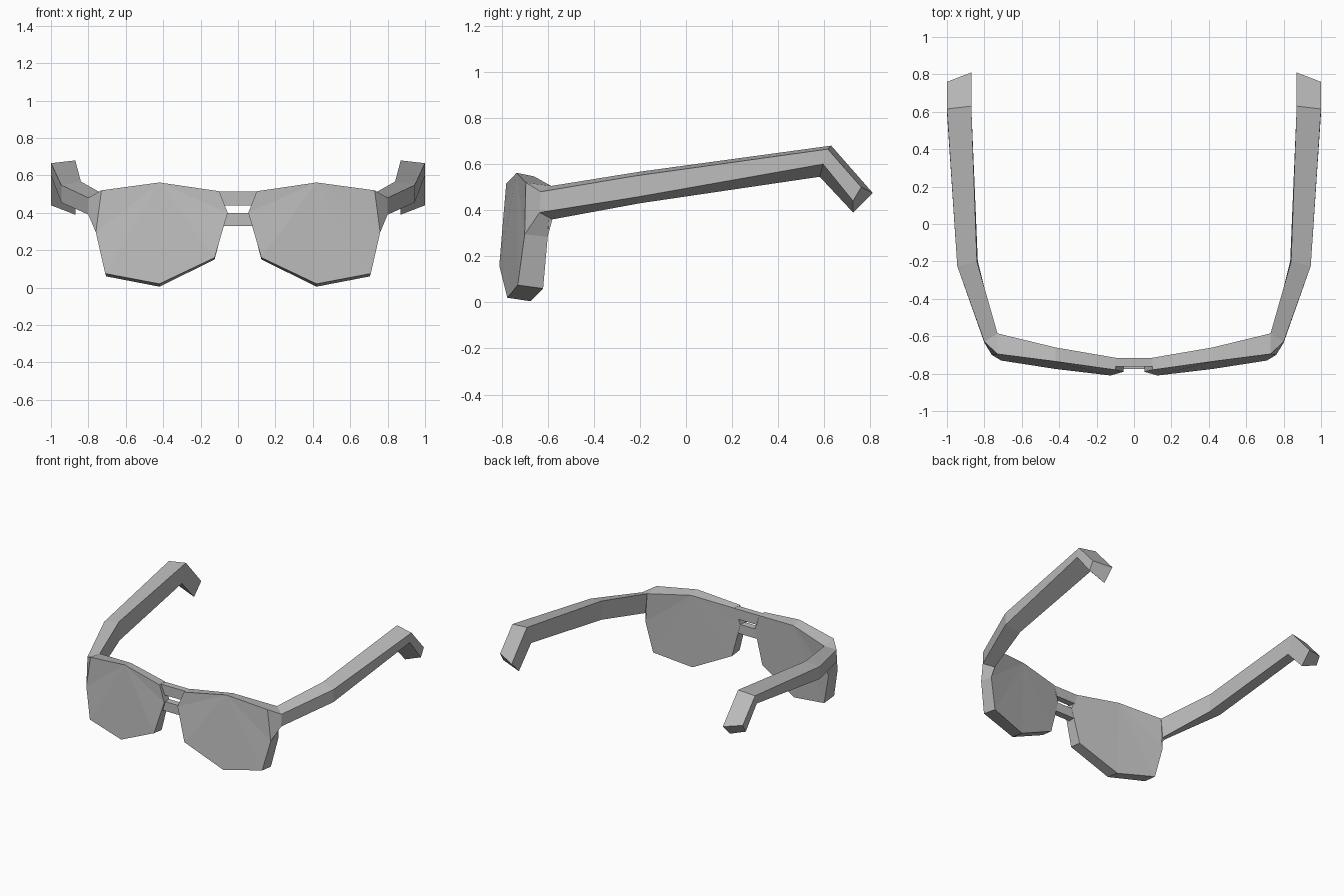
import bpy
import bmesh

cube = bpy.data.objects.get("Cube")
if cube:
    bpy.data.objects.remove(cube, do_unlink=True)

grey = bpy.data.materials.new("plain_grey")
grey.use_nodes = True
COLOUR = (0.5, 0.5, 0.5, 1)
grey.diffuse_color = COLOUR
grey.node_tree.nodes["Principled BSDF"].inputs["Base Color"].default_value = COLOUR


def finish(name, bm, mirrored=False):
    bmesh.ops.recalc_face_normals(bm, faces=bm.faces)
    mesh = bpy.data.meshes.new(name)
    bm.to_mesh(mesh)
    bm.free()
    mesh.materials.append(grey)
    obj = bpy.data.objects.new(name, mesh)
    bpy.context.collection.objects.link(obj)
    if mirrored:
        mod = obj.modifiers.new("mirror", "MIRROR")
        mod.use_mirror_merge = False
    return obj


def loft(bm, sections, skip=()):
    """Join matching rings of points with quads."""
    rings = [[bm.verts.new(p) for p in s] for s in sections]
    n = len(rings[0])
    for a, b in zip(rings, rings[1:]):
        for i in range(n):
            if i not in skip:
                j = (i + 1) % n
                bm.faces.new((a[i], a[j], b[j], b[i]))
    return rings


# Lens outlines, from inner top corner outwards and round
front = [(0.10, -0.78, 0.515), (0.42, -0.735, 0.562), (0.73, -0.695, 0.52),
         (0.76, -0.70, 0.295), (0.71, -0.73, 0.075), (0.42, -0.775, 0.02),
         (0.125, -0.81, 0.16), (0.055, -0.79, 0.40)]
back = [(0.10, -0.715, 0.515), (0.42, -0.66, 0.547), (0.73, -0.585, 0.505),
        (0.755, -0.60, 0.285), (0.705, -0.62, 0.06), (0.42, -0.675, 0.005),
        (0.125, -0.72, 0.15), (0.06, -0.725, 0.40)]

# Lens block: faceted front and back fan out from the top point
bm = bmesh.new()
for ring in loft(bm, [front, back], skip=(2,)):
    for k in range(2, 8):
        bm.faces.new((ring[1], ring[k], ring[(k + 1) % 8]))
finish("lens_blocks", bm, True)

# Temple arm: hinge, bend, ear hook and tip
# each section runs outer top, outer bottom, inner bottom, inner top
arm = [
    [front[2], front[3], back[3], back[2]],
    [(0.80, -0.63, 0.48), (0.80, -0.635, 0.39), (0.74, -0.58, 0.36), back[2]],
    [(0.945, -0.225, 0.548), (0.945, -0.225, 0.455), (0.835, -0.20, 0.43), (0.84, -0.20, 0.567)],
    [(1.0, 0.615, 0.665), (1.0, 0.595, 0.60), (0.87, 0.58, 0.545), (0.87, 0.63, 0.68)],
    [(1.0, 0.76, 0.50), (1.0, 0.725, 0.44), (0.87, 0.725, 0.39), (0.87, 0.81, 0.475)],
]
bm = bmesh.new()
rings = loft(bm, arm)
bm.faces.new(rings[-1])
bmesh.ops.remove_doubles(bm, verts=bm.verts, dist=0.0001)
finish("temple_arms", bm, True)


# Two bars of the bridge, tapered to meet the slanted lens edges
def bridge_bar(name, z_low, z_high, half_low, half_high, y_front, y_back):
    bm = bmesh.new()
    outline = [(-half_low, z_low), (half_low, z_low), (half_high, z_high), (-half_high, z_high)]
    for ring in loft(bm, [[(x, y, z) for x, z in outline] for y in (y_front, y_back)]):
        bm.faces.new(ring)
    finish(name, bm)


bridge_bar("upper_bridge", 0.44, 0.514, 0.08, 0.10, -0.762, -0.716)
bridge_bar("lower_bridge", 0.33, 0.40, 0.085, 0.065, -0.775, -0.726)
